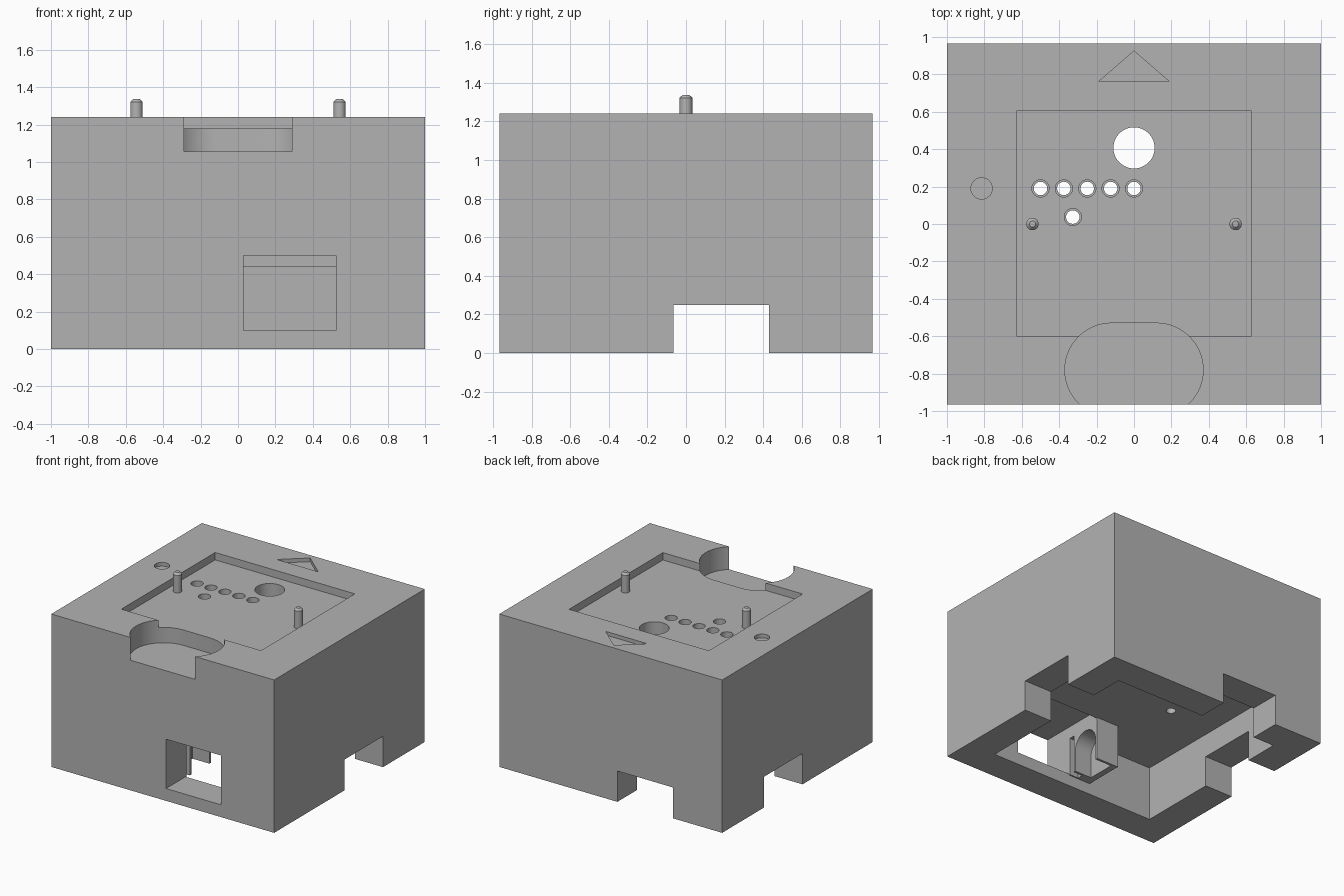
import bpy, bmesh
from math import pi, sin, cos

cube = bpy.data.objects.get("Cube")
if cube:
    bpy.data.objects.remove(cube, do_unlink=True)

grey = bpy.data.materials.new("plain grey")
grey.use_nodes = True
GREY = (0.45, 0.45, 0.45, 1)
grey.diffuse_color = GREY
grey.node_tree.nodes["Principled BSDF"].inputs["Base Color"].default_value = GREY


def prism(name, outline, low, high, axis="z"):
    """Extrude a closed outline along z, or along x with the outline in (y, z)."""
    bm = bmesh.new()
    place = (lambda u, v, h: (u, v, h)) if axis == "z" else (lambda u, v, h: (h, u, v))
    face = bm.faces.new([bm.verts.new(place(u, v, low)) for u, v in outline])
    ext = bmesh.ops.extrude_face_region(bm, geom=[face])
    moved = [g for g in ext["geom"] if isinstance(g, bmesh.types.BMVert)]
    bmesh.ops.translate(bm, verts=moved, vec=place(0, 0, high - low))
    bmesh.ops.recalc_face_normals(bm, faces=bm.faces)
    mesh = bpy.data.meshes.new(name)
    bm.to_mesh(mesh)
    bm.free()
    mesh.materials.append(grey)
    ob = bpy.data.objects.new(name, mesh)
    bpy.context.collection.objects.link(ob)
    return ob


def box(name, x, y, z):
    return prism(name, [(x[0], y[0]), (x[1], y[0]), (x[1], y[1]), (x[0], y[1])], *z)


def arc(cx, cy, r, start=0, end=2 * pi, n=48, closed=True):
    steps = n if closed else n + 1
    return [(cx + r * cos(start + (end - start) * i / n),
             cy + r * sin(start + (end - start) * i / n)) for i in range(steps)]


def cut(target, cutter):
    mod = target.modifiers.new("cut", "BOOLEAN")
    mod.operation, mod.solver, mod.object = "DIFFERENCE", "EXACT", cutter
    bpy.context.view_layer.objects.active = target
    bpy.ops.object.modifier_apply(modifier=mod.name)
    bpy.data.objects.remove(cutter, do_unlink=True)


def smooth(ob):
    bpy.ops.object.select_all(action="DESELECT")
    ob.select_set(True)
    bpy.context.view_layer.objects.active = ob
    bpy.ops.object.shade_smooth_by_angle()


TOP, FLOOR, CEILING = 1.24, 1.18, 0.44

# Housing block with its open underside and cable slots
housing = box("housing", (-1, 1), (-0.965, 0.965), (0, TOP))
cut(housing, box("cavity", (-0.75, 0.75), (-0.715, 0.715), (-0.1, CEILING)))
cut(housing, box("side_slots", (-1.1, 1.1), (-0.065, 0.43), (-0.1, 0.25)))
cut(housing, box("back_slot", (-0.56, -0.06), (0.6, 1.1), (-0.1, 0.25)))
cut(housing, box("window", (0.03, 0.525), (-1.1, -0.4), (0.1, 0.5)))

# Tray recess and rounded thumb notch
cut(housing, box("tray", (-0.627, 0.627), (-0.6, 0.603), (FLOOR, 1.4)))
stadium = (arc(0.12, -0.78, 0.25, -pi / 2, pi / 2, 32, False)
           + arc(-0.12, -0.78, 0.25, pi / 2, 3 * pi / 2, 32, False))
cut(housing, prism("thumb_notch", stadium, 1.055, 1.4))

# Shallow direction and round marks
cut(housing, prism("arrow", [(-0.187, 0.763), (0.187, 0.763), (0, 0.925)], 1.21, 1.4))
cut(housing, prism("round_mark", arc(-0.815, 0.19, 0.057), 1.21, 1.4))

# Probe holes, stepped, and the large through hole
cut(housing, prism("big_hole", arc(0, 0.407, 0.11), 0.3, 1.4))
holes = [(-0.125 * i, 0.19) for i in range(5)] + [(-0.327, 0.037)]
for hx, hy in holes:
    cut(housing, prism("bore", arc(hx, hy, 0.036, n=32), 0.3, 1.4))
    cut(housing, prism("counterbore", arc(hx, hy, 0.046, n=32), 0.7, 1.4))
smooth(housing)

# Socket holder hanging behind the window, with an open arch and a thin slot
holder = box("socket_holder", (-0.17, 0.03), (-0.715, -0.39), (0.09, CEILING))
arch = arc(-0.525, 0.27, 0.115, 0, pi, 32, False) + [(-0.64, 0), (-0.41, 0)]
cut(holder, prism("arch", arch, -0.12, 0.2, "x"))
cut(holder, box("thin_slot", (-0.05, 0.2), (-0.705, -0.66), (0, 0.4)))
smooth(holder)

# Chamfered locating pins
for side, x in (("right", -0.543), ("left", 0.543)):
    pin = prism(side + "_pin", arc(x, 0, 0.033, n=32), FLOOR - 0.02, 1.338)
    bm = bmesh.new()
    bm.from_mesh(pin.data)
    rim = [e for e in bm.edges if all(v.co.z > 1.3 for v in e.verts)]
    bmesh.ops.bevel(bm, geom=rim, offset=0.016, segments=1, affect="EDGES")
    bm.to_mesh(pin.data)
    bm.free()
    smooth(pin)
